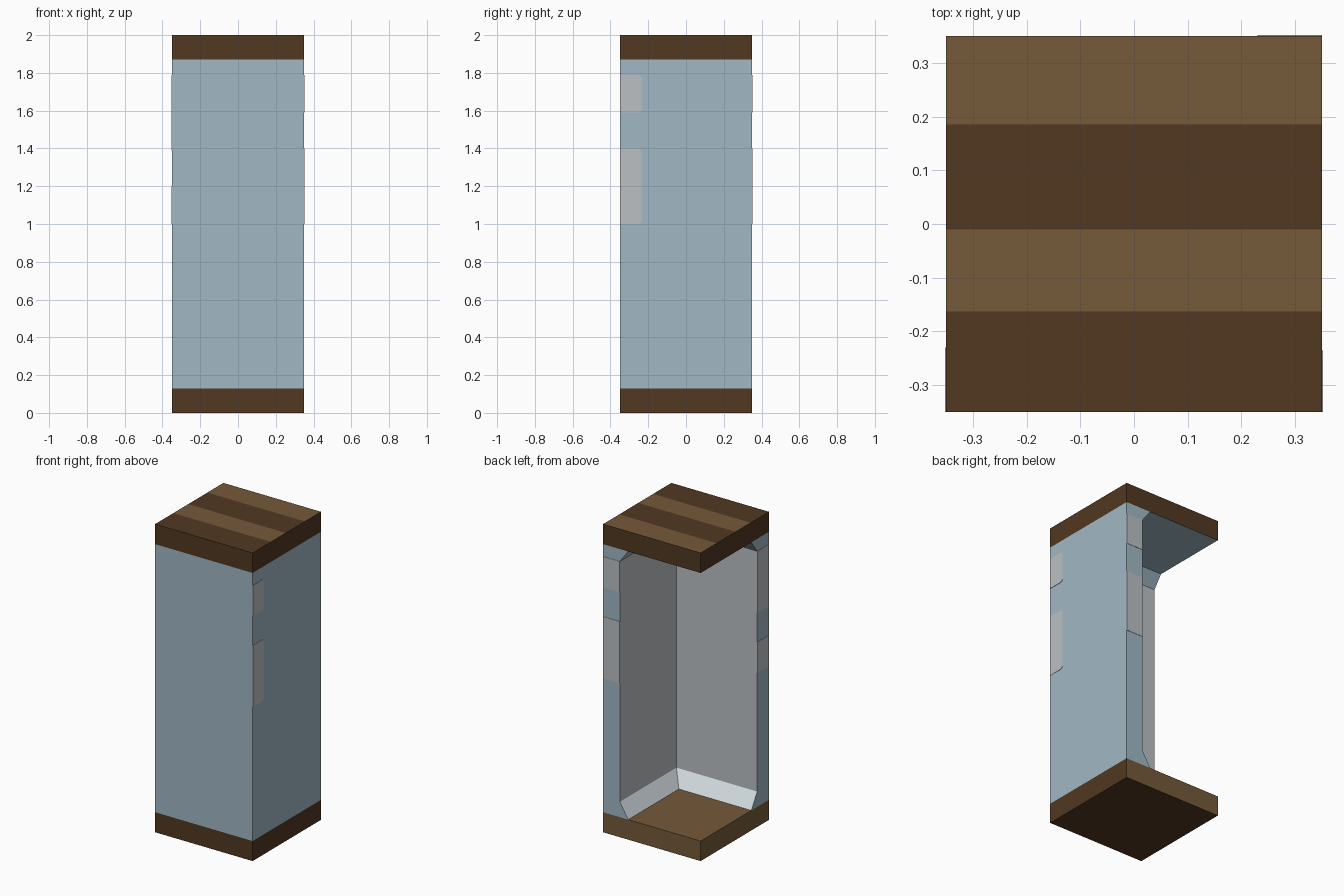
import bpy, bmesh, math

if "Cube" in bpy.data.objects:
    bpy.data.objects.remove(bpy.data.objects["Cube"])

H = 0.35            # half width of the booth
Z0, Z1 = 0.13, 1.87  # top of floor slab, underside of roof slab


def material(name, rgb):
    m = bpy.data.materials.new(name)
    lin = [((c / 255 + 0.055) / 1.055) ** 2.4 for c in rgb]
    m.diffuse_color = (*lin, 1)
    m.use_nodes = True
    m.node_tree.nodes["Principled BSDF"].inputs["Base Color"].default_value = m.diffuse_color
    return m


BLUE = material("pale blue", (161, 185, 197))
GREY = material("warm grey", (188, 192, 196))
WHITE = material("pale white", (220, 229, 234))
DARK = material("dark wood", (82, 56, 34))
LIGHT = material("light wood", (117, 90, 58))


def finish(name, bm, mats):
    bmesh.ops.recalc_face_normals(bm, faces=bm.faces)
    me = bpy.data.meshes.new(name)
    bm.to_mesh(me)
    bm.free()
    for m in mats:
        me.materials.append(m)
    ob = bpy.data.objects.new(name, me)
    bpy.context.collection.objects.link(ob)
    return ob


def box(bm, lo, hi):
    r = bmesh.ops.create_cube(bm, size=1)
    for v in r["verts"]:
        v.co = [l + (c + 0.5) * (h - l) for l, h, c in zip(lo, hi, v.co)]


# Roof slab: striped top, blue underside
bm = bmesh.new()
box(bm, (-H, -H, Z1), (H, H, 2))
for y in (-0.163, -0.01, 0.185):
    bmesh.ops.bisect_plane(bm, geom=bm.verts[:] + bm.edges[:] + bm.faces[:],
                           plane_co=(0, y, 0), plane_no=(0, 1, 0))
bm.normal_update()
for f in bm.faces:
    y = f.calc_center_median().y
    if f.normal.z > 0.5 and (y > 0.185 or -0.163 < y < -0.01):
        f.material_index = 1
    elif f.normal.z < -0.5:
        f.material_index = 2
finish("roof_slab", bm, [DARK, LIGHT, BLUE])

# Floor slab: light wood on the floor and on the two open sides
bm = bmesh.new()
box(bm, (-H, -H, 0), (H, H, Z0))
bm.normal_update()
for f in bm.faces:
    if f.normal.z > 0.5 or f.normal.y > 0.5 or f.normal.x < -0.5:
        f.material_index = 1
finish("floor_slab", bm, [DARK, LIGHT])

# Corner walls: a section (depth, height) swept round the front right corner
section = [(0, Z0), (0.18, Z0), (0.12, 0.23), (0.12, 1.79), (0.18, Z1), (0, Z1)]
strip_mats = [0, 2, 1, 0, 0, 0]
bm = bmesh.new()
rings = [
    [bm.verts.new((H - t, H, z)) for t, z in section],
    [bm.verts.new((H - t, t - H, z)) for t, z in section],
    [bm.verts.new((-H, t - H, z)) for t, z in section],
]
for a, b in zip(rings, rings[1:]):
    for i, m in enumerate(strip_mats):
        j = (i + 1) % len(section)
        bm.faces.new((a[i], a[j], b[j], b[i])).material_index = m
bm.faces.new(rings[0])
bm.faces.new(rings[-1])
finish("corner_walls", bm, [BLUE, GREY, WHITE])

# Grey painted patches on the two wall ends
E = 0.002
for i, (za, zb) in enumerate([(1.0, 1.4), (1.59, 1.79)]):
    bm = bmesh.new()
    box(bm, (0.23, H - E, za), (H, H + E, zb))
    finish(f"back_end_patch_{i + 1}", bm, [GREY])
for i, (za, zb) in enumerate([(1.0, 1.2), (1.39, 1.79)]):
    bm = bmesh.new()
    box(bm, (-H - E, -H, za), (E - H, -0.23, zb))
    finish(f"left_end_patch_{i + 1}", bm, [GREY])

# Patches on the right wall, rounded on the inner side
for i, (za, zb) in enumerate([(1.0, 1.4), (1.59, 1.79)]):
    bm = bmesh.new()
    box(bm, (H - E, -H, za), (H + E, -0.235, zb))
    corners = [e for e in bm.edges if all(v.co.y > -0.24 for v in e.verts)
               and abs(e.verts[0].co.z - e.verts[1].co.z) < 1e-5]
    bmesh.ops.bevel(bm, geom=corners, offset=0.02, segments=3,
                    profile=0.5, affect='EDGES')
    finish(f"right_wall_patch_{i + 1}", bm, [GREY])
